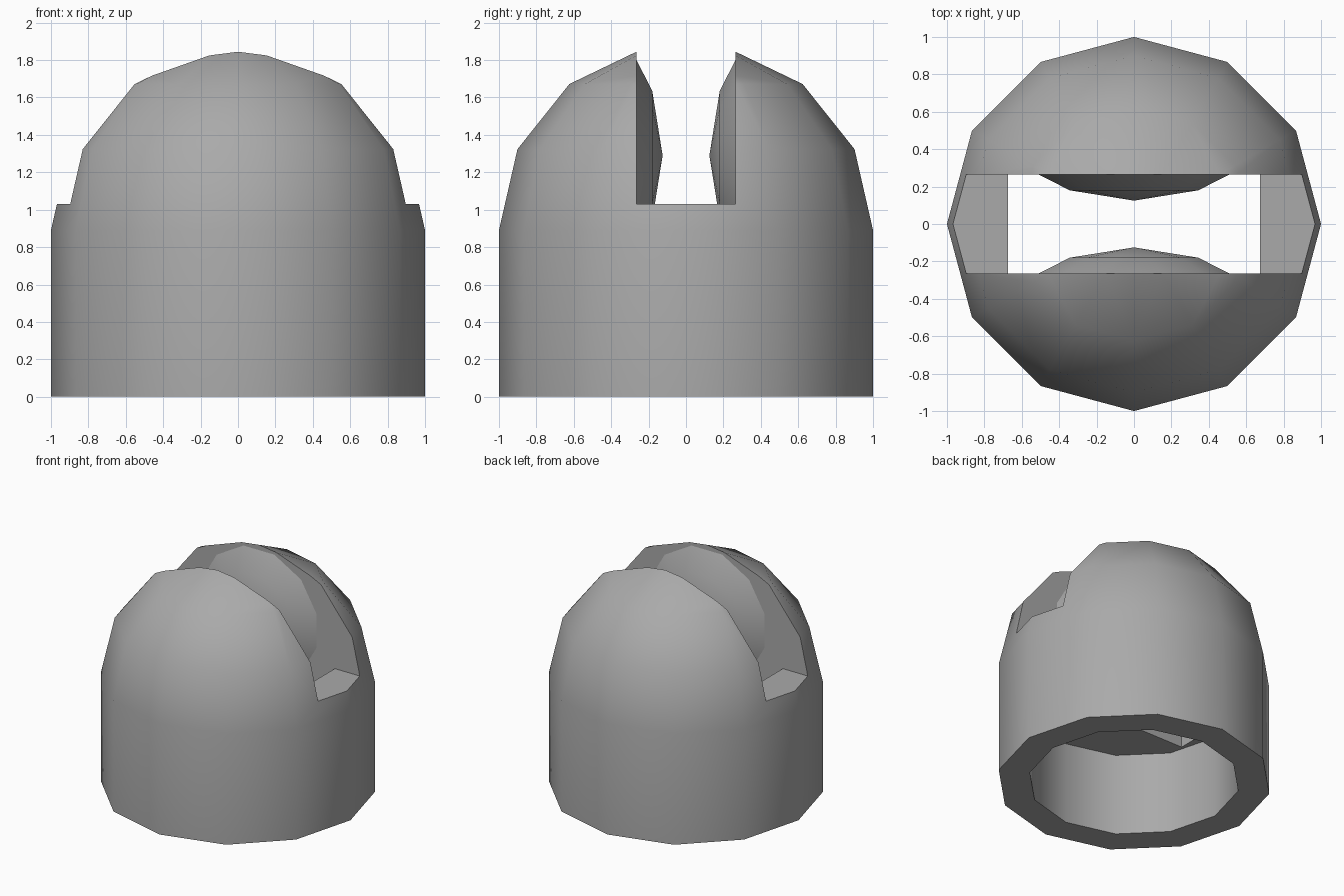
import bpy, bmesh, math
from mathutils import Matrix

cube = bpy.data.objects.get("Cube")
if cube:
    bpy.data.objects.remove(cube, do_unlink=True)

SIDES = 12
SHOULDER = 0.89      # height where the dome begins
SLOT = 0.265         # half width of the slot
PIVOT_Z = 1.29       # height of the snap bump centres

grey = bpy.data.materials.new("plain grey")
grey.use_nodes = True
grey.diffuse_color = (0.4, 0.4, 0.4, 1)
grey.node_tree.nodes["Principled BSDF"].inputs["Base Color"].default_value = grey.diffuse_color


def add_object(name, bm):
    bmesh.ops.recalc_face_normals(bm, faces=bm.faces)
    mesh = bpy.data.meshes.new(name)
    bm.to_mesh(mesh)
    bm.free()
    mesh.materials.append(grey)
    obj = bpy.data.objects.new(name, mesh)
    bpy.context.collection.objects.link(obj)
    return obj


def lathe(profile, turn=0.0):
    """Revolve (radius, height) points around z in flat-sided steps."""
    bm = bmesh.new()
    verts = [bm.verts.new((r, 0, z)) for r, z in profile]
    edges = [bm.edges.new(pair) for pair in zip(verts, verts[1:])]
    bmesh.ops.spin(bm, geom=verts + edges, axis=(0, 0, 1), cent=(0, 0, 0),
                   angle=math.tau, steps=SIDES)
    bmesh.ops.remove_doubles(bm, verts=bm.verts, dist=1e-4)
    bmesh.ops.rotate(bm, verts=bm.verts, cent=(0, 0, 0),
                     matrix=Matrix.Rotation(turn, 3, 'Z'))
    return bm


def box(half_x, half_y, low, high):
    bm = bmesh.new()
    bmesh.ops.create_cube(bm, size=1)
    bmesh.ops.scale(bm, vec=(2 * half_x, 2 * half_y, high - low), verts=bm.verts)
    bmesh.ops.translate(bm, vec=(0, 0, (low + high) / 2), verts=bm.verts)
    return bm


def smooth(obj):
    bpy.ops.object.select_all(action='DESELECT')
    obj.select_set(True)
    bpy.context.view_layer.objects.active = obj
    bpy.ops.object.shade_smooth_by_angle(angle=math.radians(35))


# Domed housing
step = math.tau / 14
dome = [(math.cos(i * step), SHOULDER + math.sin(i * step)) for i in range(4)]
housing = add_object("domed_housing",
                     lathe([(0, 0)] + [(1, 0)] + dome + [(0, dome[-1][1])]))

# Bore from below, open slot on top, narrower slot joining the two
cutters = [
    add_object("bore_cutter", lathe([(0, -0.2), (0.77, -0.2), (0.77, 0.66), (0, 0.66)])),
    add_object("slot_cutter", box(1.2, SLOT, 1.03, 2.2)),
    add_object("passage_cutter", box(0.675, SLOT, 0.5, 1.2)),
]
bpy.context.view_layer.objects.active = housing
for cutter in cutters:
    mod = housing.modifiers.new(cutter.name, 'BOOLEAN')
    mod.operation = 'DIFFERENCE'
    mod.solver = 'EXACT'
    mod.object = cutter
    bpy.ops.object.modifier_apply(modifier=mod.name)
    bpy.data.objects.remove(cutter, do_unlink=True)
smooth(housing)

# Faceted snap bumps on both slot walls, facing each other
for name, side in (("front_snap_bump", -1), ("back_snap_bump", 1)):
    bm = lathe([(0, 0), (0.53, 0), (0.355, 0.085), (0, 0.14)], turn=math.pi / SIDES)
    bmesh.ops.rotate(bm, verts=bm.verts, cent=(0, 0, 0),
                     matrix=Matrix.Rotation(side * math.pi / 2, 3, 'X'))
    bmesh.ops.translate(bm, vec=(0, side * SLOT, PIVOT_Z), verts=bm.verts)
    smooth(add_object(name, bm))
